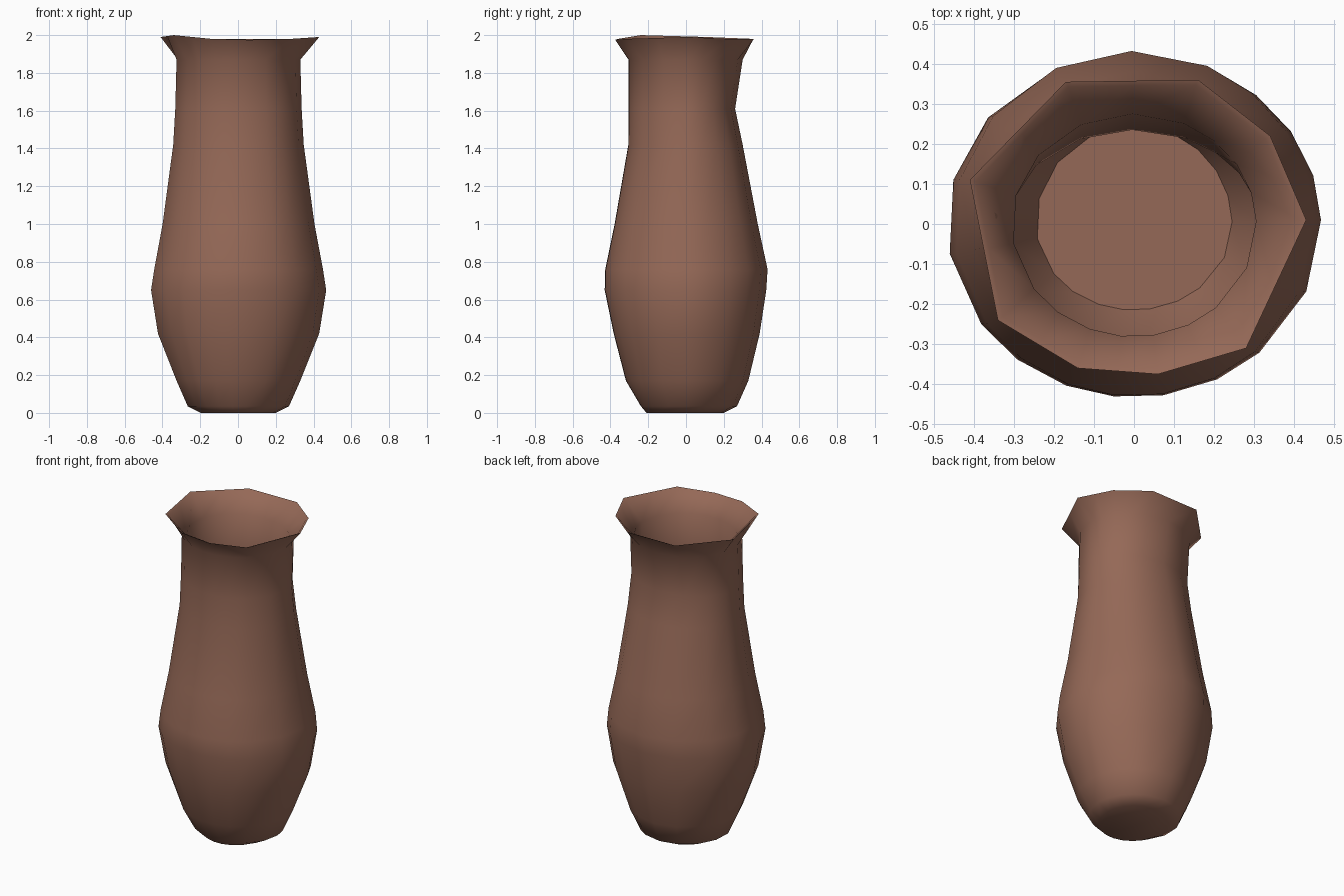
import bpy, bmesh, math
from mathutils import Vector

cube = bpy.data.objects.get("Cube")
if cube:
    bpy.data.objects.remove(cube, do_unlink=True)

# Fired clay material
clay = bpy.data.materials.new("brown_clay")
clay.use_nodes = True
COLOR = (0.30, 0.14, 0.095, 1)
clay.diffuse_color = COLOR
bsdf = clay.node_tree.nodes["Principled BSDF"]
bsdf.inputs["Base Color"].default_value = COLOR
bsdf.inputs["Roughness"].default_value = 0.8

# Uneven hand-cut rim: corner points, later split at their midpoints
corners = [Vector(p) for p in (
    (0.43, 0.01, 1.99), (0.34, 0.22, 1.98), (0.16, 0.36, 1.98),
    (-0.17, 0.355, 1.98), (-0.41, 0.11, 1.99), (-0.34, -0.24, 2.0),
    (-0.14, -0.36, 1.98), (0.06, -0.375, 1.975), (0.28, -0.31, 1.98))]
rim = []
for i, p in enumerate(corners):
    rim += [p, (p + corners[(i + 1) % len(corners)]) / 2]
angles = [math.atan2(p.y, p.x) for p in rim]

# Outer profile: height, half width, front depth, back depth
PROFILE = [
    (0.0, 0.20, 0.21, 0.20),
    (0.035, 0.27, 0.24, 0.27),
    (0.17, 0.33, 0.32, 0.33),
    (0.42, 0.43, 0.385, 0.39),
    (0.65, 0.467, 0.433, 0.425),
    (0.76, 0.45, 0.43, 0.432),
    (1.0, 0.405, 0.38, 0.38),
    (1.42, 0.348, 0.307, 0.30),
    (1.61, 0.337, 0.306, 0.26),
    (1.87, 0.33, 0.306, 0.30),
]
WALL = 0.025


def ring(bm, z, width, front, back, inset=0.0):
    verts = []
    for a in angles:
        depth = back if math.sin(a) > 0 else front
        verts.append(bm.verts.new(((width - inset) * math.cos(a),
                                   (depth - inset) * math.sin(a), z)))
    return verts


def bridge(bm, lower, upper):
    n = len(lower)
    for i in range(n):
        j = (i + 1) % n
        bm.faces.new((lower[i], lower[j], upper[j], upper[i]))


# Vase: outer wall, flared rim, inner wall and floor in one shell
bm = bmesh.new()
rings = [ring(bm, *row) for row in PROFILE]
rings.append([bm.verts.new(p) for p in rim])
rings.append([bm.verts.new((p.x * 0.965, p.y * 0.965, p.z - 0.006)) for p in rim])
for row in reversed(PROFILE[1:]):
    rings.append(ring(bm, *row, inset=WALL))
for lower, upper in zip(rings, rings[1:]):
    bridge(bm, lower, upper)
bm.faces.new(list(reversed(rings[0])))
bm.faces.new(rings[-1])
bmesh.ops.recalc_face_normals(bm, faces=bm.faces[:])

mesh = bpy.data.meshes.new("vase")
bm.to_mesh(mesh)
bm.free()
mesh.materials.append(clay)
vase = bpy.data.objects.new("vase", mesh)
bpy.context.collection.objects.link(vase)

# Soft shading with a crisp lip
bpy.ops.object.select_all(action='DESELECT')
vase.select_set(True)
bpy.context.view_layer.objects.active = vase
bpy.ops.object.shade_smooth_by_angle(angle=math.radians(55))
